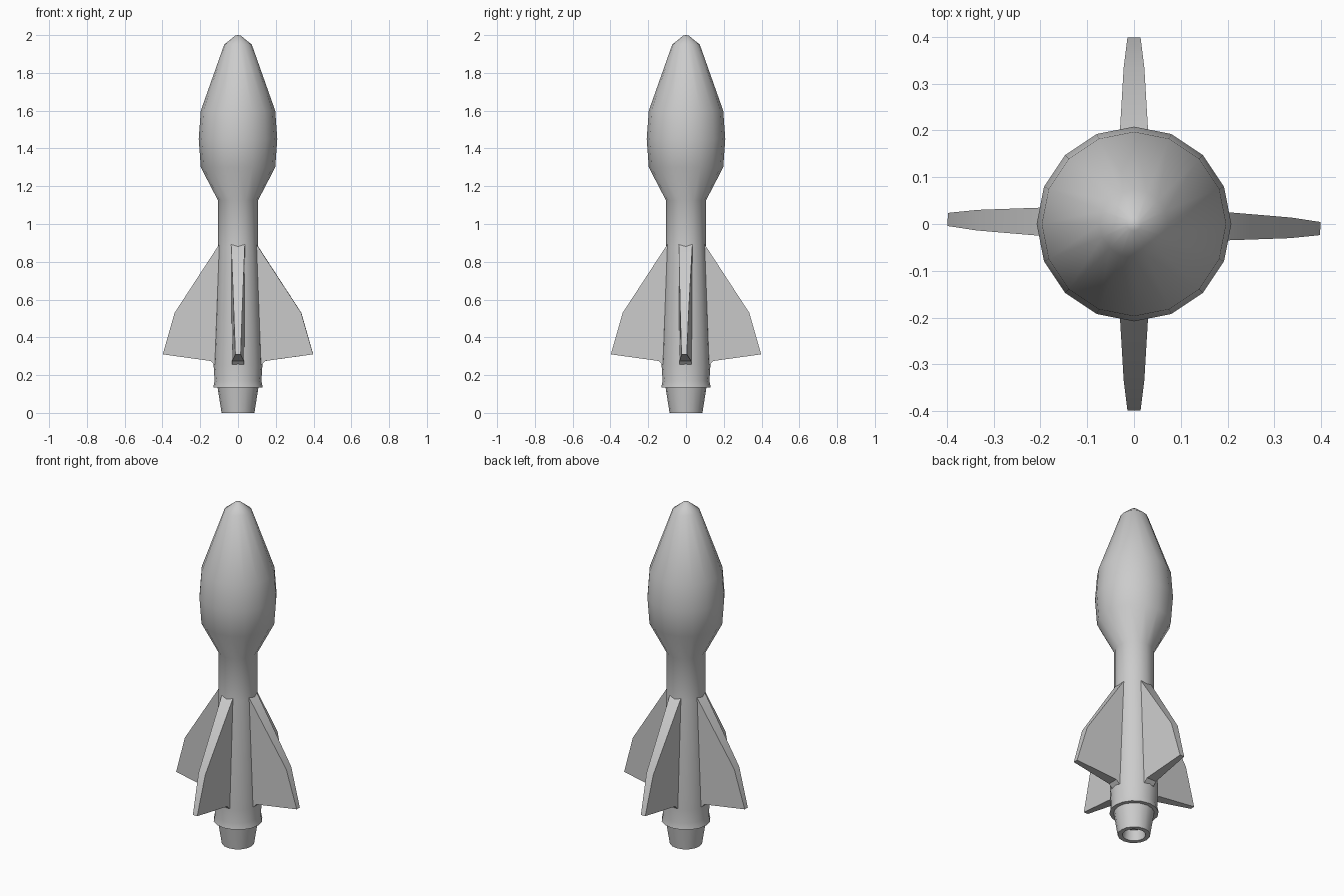
import bpy, bmesh, math
from mathutils import Matrix

cube = bpy.data.objects.get("Cube")
if cube:
    bpy.data.objects.remove(cube, do_unlink=True)

grey = bpy.data.materials.new("plain grey")
grey.use_nodes = True
grey.diffuse_color = (0.6, 0.6, 0.6, 1)
grey.node_tree.nodes["Principled BSDF"].inputs["Base Color"].default_value = (0.6, 0.6, 0.6, 1)


def finish(name, bm, angle):
    bmesh.ops.remove_doubles(bm, verts=bm.verts, dist=1e-5)
    bmesh.ops.recalc_face_normals(bm, faces=bm.faces)
    mesh = bpy.data.meshes.new(name)
    bm.to_mesh(mesh)
    bm.free()
    mesh.materials.append(grey)
    obj = bpy.data.objects.new(name, mesh)
    bpy.context.collection.objects.link(obj)
    bpy.ops.object.select_all(action='DESELECT')
    obj.select_set(True)
    bpy.context.view_layer.objects.active = obj
    bpy.ops.object.shade_smooth_by_angle(angle=math.radians(angle))
    return obj


def lathe(name, profile, sides=16):
    """Spin (radius, height) points around the z axis."""
    bm = bmesh.new()
    verts = [bm.verts.new((r, 0, z)) for r, z in profile]
    edges = [bm.edges.new(pair) for pair in zip(verts, verts[1:])]
    bmesh.ops.spin(bm, geom=verts + edges, axis=(0, 0, 1), cent=(0, 0, 0),
                   angle=math.tau, steps=sides, use_merge=True)
    return finish(name, bm, 40)


def fin(name, turn):
    """Tapered plate: radius, height and half thickness at each corner."""
    outline = [(0.06, 0.92, 0.037), (0.1, 0.89, 0.036), (0.335, 0.53, 0.022),
               (0.398, 0.31, 0.014), (0.145, 0.275, 0.031),
               (0.125, 0.255, 0.032), (0.06, 0.255, 0.037)]
    bm = bmesh.new()
    left = [bm.verts.new((r, t, z)) for r, z, t in outline]
    right = [bm.verts.new((r, -t, z)) for r, z, t in outline]
    bm.faces.new(left)
    bm.faces.new(right[::-1])
    for i in range(len(outline)):
        j = (i + 1) % len(outline)
        bm.faces.new((left[i], right[i], right[j], left[j]))
    bm.transform(Matrix.Rotation(math.radians(turn), 4, 'Z'))
    return finish(name, bm, 30)


# Warhead, neck and flared motor tube in one turned shell
lathe("body", [(0, 2.0), (0.015, 1.997), (0.073, 1.95), (0.197, 1.6),
               (0.208, 1.45), (0.197, 1.3), (0.106, 1.125), (0.106, 0.88),
               (0.129, 0.25), (0.124, 0.17), (0.131, 0.135), (0, 0.135)])

# Exhaust nozzle with a recessed bore
lathe("nozzle", [(0, 0.14), (0.109, 0.14), (0.087, 0), (0.062, 0),
                 (0.054, 0.06), (0, 0.06)])

# Four stabilising fins
for name, turn in (("left_fin", -1.4), ("back_fin", 90),
                   ("right_fin", 178.6), ("front_fin", 270)):
    fin(name, turn)
